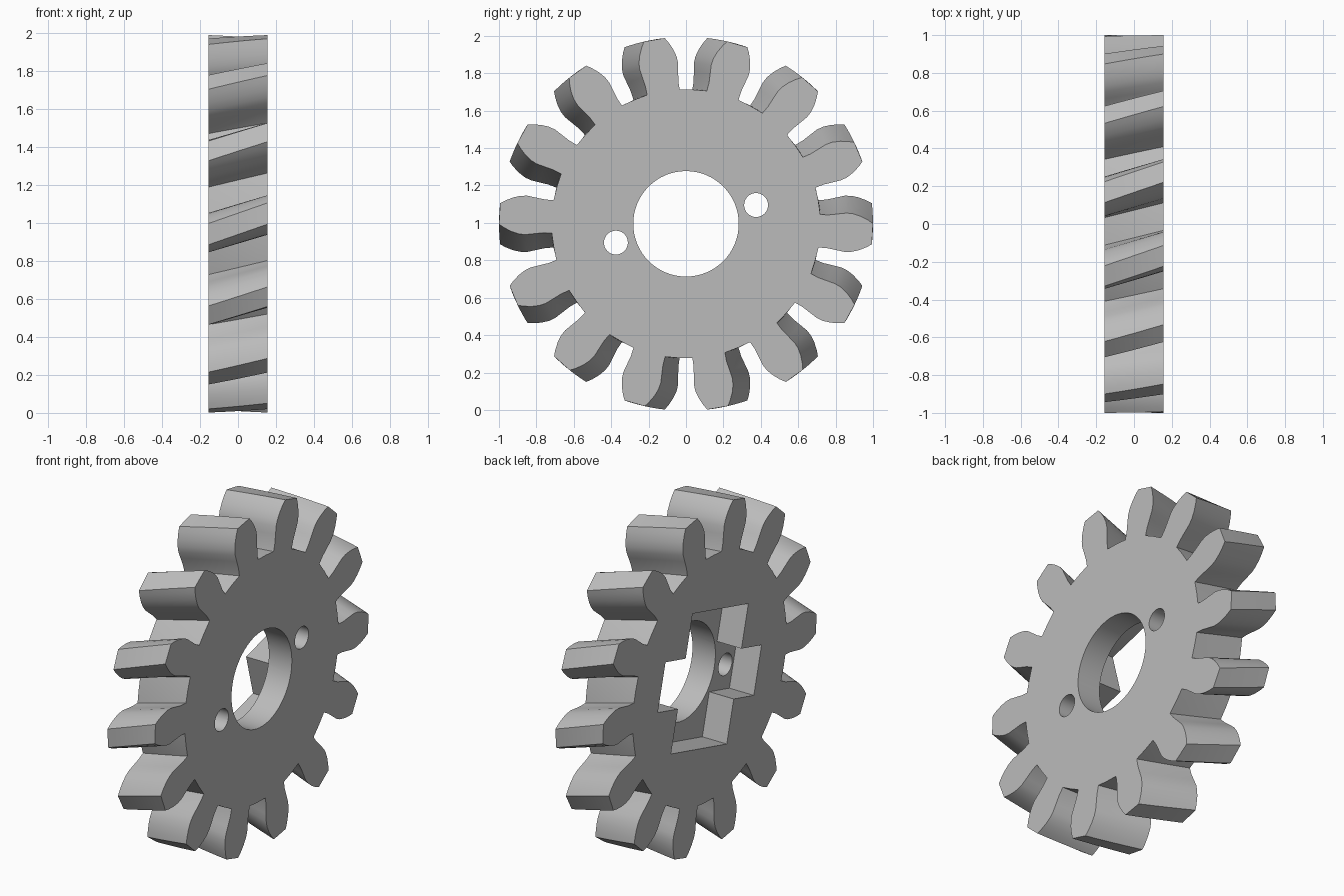
import bpy, bmesh, math

cube = bpy.data.objects.get("Cube")
if cube:
    bpy.data.objects.remove(cube, do_unlink=True)

HALF = 0.155            # half thickness along the x axis
CENTRE_Z = 0.995
TEETH = 14
TWIST = math.radians(3.1)   # tooth lean at each face
TILT = math.radians(15)     # angle of the pocket and pin holes

steel = bpy.data.materials.new("grey_steel")
steel.use_nodes = True
grey = (0.5, 0.5, 0.5, 1)
steel.diffuse_color = grey
steel.node_tree.nodes["Principled BSDF"].inputs["Base Color"].default_value = grey


def prism(name, pts, x0, x1, twist=0.0, steps=1):
    """Extrude a (y, z) outline along x, turning it from +twist to -twist."""
    bm = bmesh.new()
    rings = []
    for s in range(steps + 1):
        t = s / steps
        a = twist * (1 - 2 * t)
        c, d = math.cos(a), math.sin(a)
        rings.append([bm.verts.new((x0 + (x1 - x0) * t, y * c - z * d,
                                    CENTRE_Z + y * d + z * c)) for y, z in pts])
    n = len(pts)
    for r0, r1 in zip(rings, rings[1:]):
        for i in range(n):
            j = (i + 1) % n
            bm.faces.new((r0[i], r0[j], r1[j], r1[i]))
    bm.faces.new(rings[0])
    bm.faces.new(rings[-1])
    bmesh.ops.recalc_face_normals(bm, faces=bm.faces)
    mesh = bpy.data.meshes.new(name)
    bm.to_mesh(mesh)
    bm.free()
    mesh.materials.append(steel)
    obj = bpy.data.objects.new(name, mesh)
    bpy.context.collection.objects.link(obj)
    return obj


def turn(y, z, a):
    return (y * math.cos(a) - z * math.sin(a), y * math.sin(a) + z * math.cos(a))


def circle(r, cy=0.0, cz=0.0, n=64):
    return [(cy + r * math.cos(2 * math.pi * i / n),
             cz + r * math.sin(2 * math.pi * i / n)) for i in range(n)]


# Gear body: bulging tooth flank as (radius, half width), mirrored per tooth
flank = [(0.714, 0.088), (0.76, 0.089), (0.81, 0.097), (0.855, 0.104), (0.89, 0.102),
         (0.93, 0.091), (0.97, 0.073), (0.998, 0.056)]
tooth = [(r, -w) for r, w in flank] + [(r, w) for r, w in reversed(flank)]
pitch = 2 * math.pi / TEETH
outline = []
for k in range(TEETH):
    outline += [turn(r, w, k * pitch) for r, w in tooth]
    outline.append(turn(0.718, 0, (k + 0.5) * pitch))
gear = prism("helical_gear", outline, -HALF, HALF, TWIST, 6)

# Cross-shaped pocket sunk into the -x face
corner = [(0.465, 0.14), (0.27, 0.14), (0.27, 0.39)]
cross = []
for sy, sz in ((1, 1), (-1, 1), (-1, -1), (1, -1)):
    part = [(y * sy, z * sz) for y, z in corner]
    cross += part if sy * sz > 0 else part[::-1]
cross = [turn(y, z, TILT) for y, z in cross]

# Cutters: pocket, centre bore and the two pin holes
cutters = [prism("pocket_cutter", cross, -0.3, 0.005),
           prism("bore_cutter", circle(0.282), -0.3, 0.3)]
for side in (-1, 1):
    cy, cz = turn(side * 0.388, 0, TILT)
    cutters.append(prism("pin_hole_cutter", circle(0.064, cy, cz, 32), -0.3, 0.3))

bpy.ops.object.select_all(action="DESELECT")
gear.select_set(True)
bpy.context.view_layer.objects.active = gear
for cutter in cutters:
    cutter.hide_render = True
    mod = gear.modifiers.new("cut", "BOOLEAN")
    mod.operation = "DIFFERENCE"
    mod.solver = "EXACT"
    mod.object = cutter
    bpy.ops.object.modifier_apply(modifier=mod.name)
    bpy.data.objects.remove(cutter, do_unlink=True)

bpy.ops.object.shade_smooth_by_angle(angle=math.radians(30))
